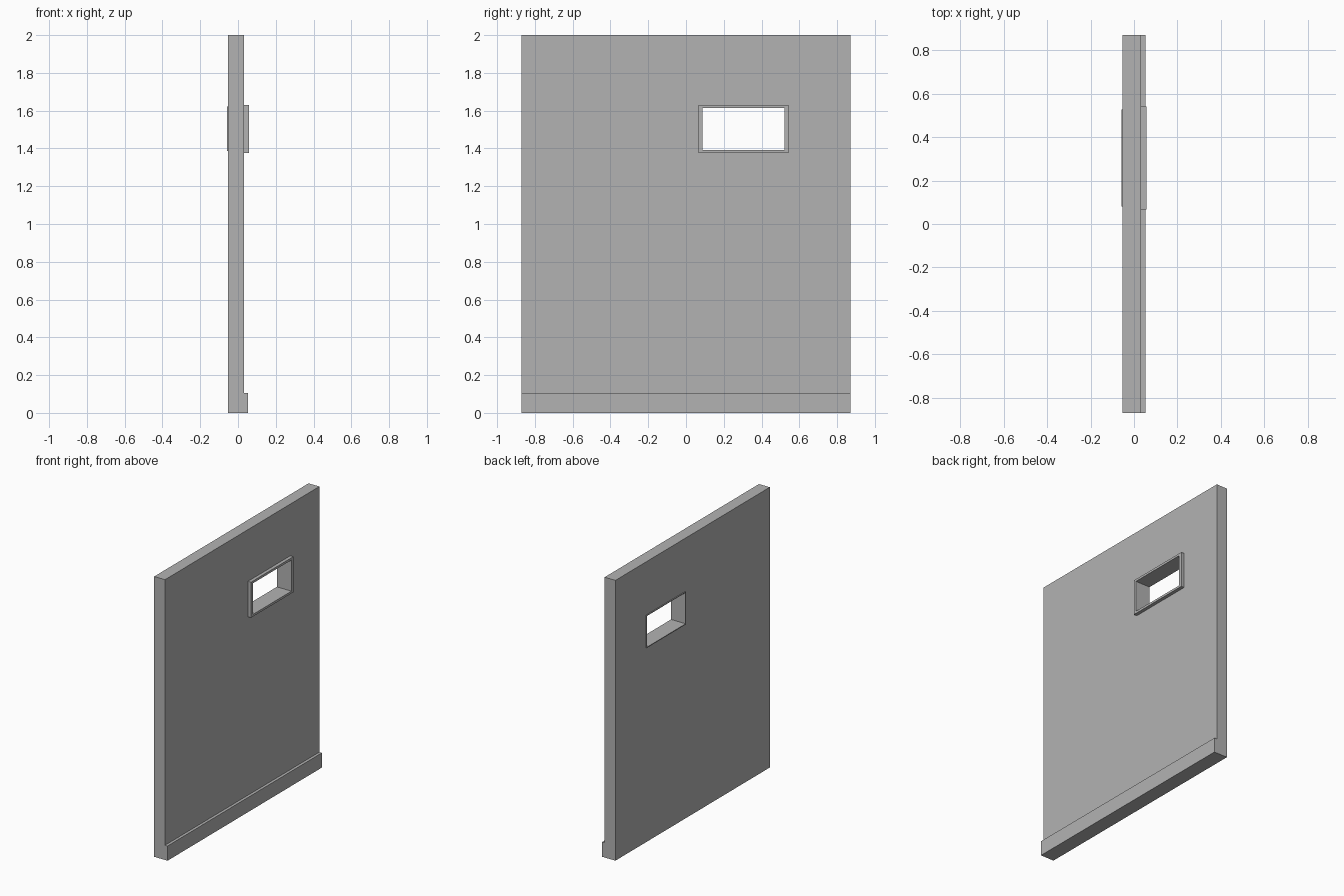
import bpy
import bmesh

cube = bpy.data.objects.get("Cube")
if cube:
    bpy.data.objects.remove(cube, do_unlink=True)

grey = bpy.data.materials.new("plain_grey")
grey.use_nodes = True
COLOUR = (0.45, 0.45, 0.45, 1)
grey.diffuse_color = COLOUR
grey.node_tree.nodes["Principled BSDF"].inputs["Base Color"].default_value = COLOUR

# Window centre and half sizes (y, z)
WY, WZ = 0.304, 1.504
OPENING = (0.217, 0.111)
SLEEVE = (0.223, 0.117)
TRIM = (0.238, 0.127)


def window_rect(half):
    return (WY - half[0], WY + half[0], WZ - half[1], WZ + half[1])


def panel(name, x0, x1, outer, hole=None):
    """Slab between x0 and x1 with an outer (y, z) rectangle and optional hole."""
    def ring(rect, x):
        ya, yb, za, zb = rect
        return [bm.verts.new((x, y, z))
                for y, z in ((ya, za), (yb, za), (yb, zb), (ya, zb))]

    bm = bmesh.new()
    back, front = ring(outer, x0), ring(outer, x1)
    loops = [(back, front)]
    if hole:
        hole_back, hole_front = ring(hole, x0), ring(hole, x1)
        loops += [(hole_front, front), (hole_back, back), (hole_back, hole_front)]
    else:
        bm.faces.new(back)
        bm.faces.new(front)
    for a, b in loops:
        for i in range(4):
            j = (i + 1) % 4
            bm.faces.new((a[i], a[j], b[j], b[i]))
    bmesh.ops.recalc_face_normals(bm, faces=bm.faces)
    mesh = bpy.data.meshes.new(name)
    bm.to_mesh(mesh)
    bm.free()
    mesh.materials.append(grey)
    obj = bpy.data.objects.new(name, mesh)
    bpy.context.collection.objects.link(obj)
    return obj


# Main slab with the window cut through it
panel("door_slab", -0.052, 0.033, (-0.87, 0.87, 0, 2), window_rect(SLEEVE))
# Kick board along the bottom edge
panel("kick_board", 0.033, 0.053, (-0.87, 0.87, 0, 0.105))
# Thin lining through the opening, and the raised trim around it
panel("window_sleeve", -0.058, 0.033, window_rect(SLEEVE), window_rect(OPENING))
panel("window_trim", 0.033, 0.057, window_rect(TRIM), window_rect(OPENING))
